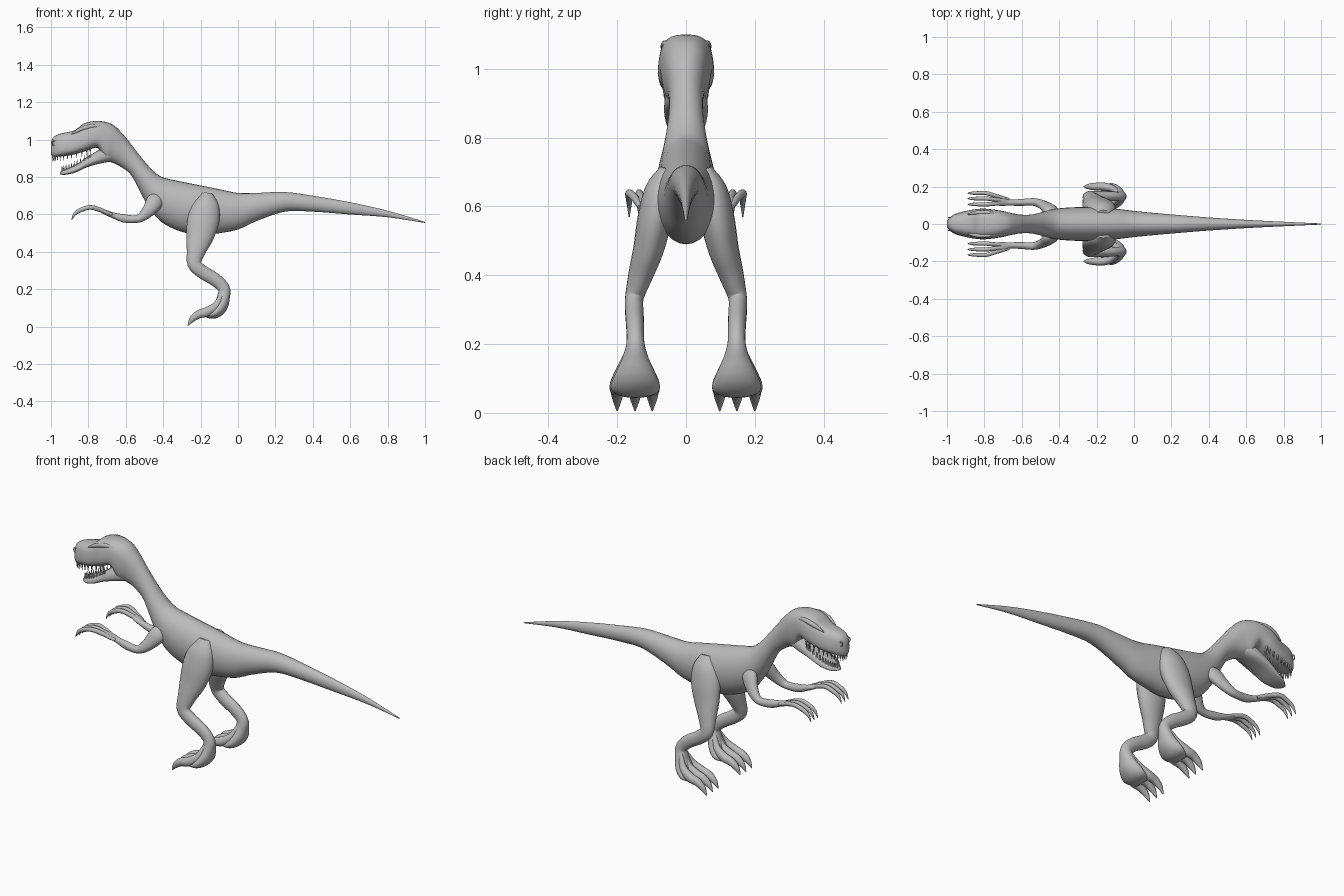
import bpy
import bmesh
import math
from mathutils import Vector, Matrix

cube = bpy.data.objects.get("Cube")
if cube:
    bpy.data.objects.remove(cube, do_unlink=True)

# One plain grey for the whole animal
grey = bpy.data.materials.new("plain grey")
grey.use_nodes = True
grey.diffuse_color = (0.5, 0.5, 0.5, 1)
grey.node_tree.nodes["Principled BSDF"].inputs["Base Color"].default_value = grey.diffuse_color


def smooth_path(points, steps=4):
    """Catmull-Rom interpolation of tuples of any length."""
    result = []
    last = len(points) - 1
    for i in range(last):
        a, b = points[max(i - 1, 0)], points[i]
        c, d = points[i + 1], points[min(i + 2, last)]
        for k in range(steps):
            t = k / steps
            result.append([
                q + 0.5 * t * (r - p + t * (2 * p - 5 * q + 4 * r - s + t * (3 * (q - r) + s - p)))
                for p, q, r, s in zip(a, b, c, d)])
    result.append(list(points[-1]))
    return result


def finish(name, bm):
    """Turn a bmesh into a smooth shaded grey object."""
    bmesh.ops.recalc_face_normals(bm, faces=bm.faces)
    mesh = bpy.data.meshes.new(name)
    bm.to_mesh(mesh)
    bm.free()
    mesh.materials.append(grey)
    obj = bpy.data.objects.new(name, mesh)
    bpy.context.collection.objects.link(obj)
    bpy.ops.object.select_all(action='DESELECT')
    obj.select_set(True)
    bpy.context.view_layer.objects.active = obj
    bpy.ops.object.shade_smooth_by_angle(angle=math.radians(60))
    return obj


def skin_rings(name, rings):
    """Bridge equal rings of points into a closed tube."""
    bm = bmesh.new()
    loops = [[bm.verts.new(p) for p in ring] for ring in rings]
    count = len(loops[0])
    for low, high in zip(loops, loops[1:]):
        for i in range(count):
            j = (i + 1) % count
            bm.faces.new((low[i], low[j], high[j], high[i]))
    bm.faces.new(loops[0])
    bm.faces.new(loops[-1])
    return finish(name, bm)


def rounded(value, power):
    return math.copysign(abs(value) ** (2 / power), value)


def trunk(name, stations, count=28):
    """Loft through (top x, top z, bottom x, bottom z, half width)."""
    rings = []
    for tx, tz, bx, bz, width in smooth_path(stations):
        top, bottom = Vector((tx, 0, tz)), Vector((bx, 0, bz))
        centre, up = (top + bottom) / 2, (top - bottom) / 2
        # The skull is boxier and narrows toward the crown
        head = min(max((-centre.x - 0.6) / 0.2, 0), 1)
        ring = []
        for i in range(count):
            angle = math.tau * i / count
            side = rounded(math.cos(angle), 2 + head)
            lift = rounded(math.sin(angle), 2 + head)
            across = width * side * (1 - 0.12 * head * lift)
            ring.append(centre + up * lift + Vector((0, across, 0)))
        rings.append(ring)
    return skin_rings(name, rings)


def limb(name, stations, side, count=16):
    """Loft through (x, y, z, half width, half depth) square to the path."""
    path = smooth_path(stations)
    centres = [Vector((p[0], p[1] * side, p[2])) for p in path]
    rings = []
    for i, (centre, station) in enumerate(zip(centres, path)):
        along = (centres[min(i + 1, len(path) - 1)] - centres[max(i - 1, 0)]).normalized()
        across = Vector((0, 1, 0))
        across = (across - along * across.dot(along)).normalized()
        deep = along.cross(across)
        ring = []
        for k in range(count):
            angle = math.tau * k / count
            ring.append(centre + across * station[3] * math.cos(angle)
                        + deep * station[4] * math.sin(angle))
        rings.append(ring)
    return skin_rings(name, rings)


def teeth(name, edge, length, direction):
    """Row of pointed teeth on both sides of a jaw edge."""
    bm = bmesh.new()
    for x, y, z in smooth_path(edge):
        for side in (1, -1):
            place = Matrix.Translation((x, y * side, z + direction * length / 2))
            if direction < 0:
                place = place @ Matrix.Rotation(math.pi, 4, 'X')
            bmesh.ops.create_cone(bm, cap_ends=True, segments=6, radius1=0.006,
                                  radius2=0.0006, depth=length, matrix=place)
    finish(name, bm)


# Tail, torso, neck, skull and upper jaw in one sweep
trunk("body_and_head", [
    (1, .56, 1, .555, .003), (.8, .62, .8, .585, .012), (.6, .665, .6, .6, .022),
    (.4, .7, .4, .615, .035), (.25, .72, .25, .615, .047), (.1, .715, .1, .565, .06),
    (0, .715, 0, .52, .07), (-.1, .735, -.1, .5, .082), (-.2, .755, -.2, .49, .09),
    (-.3, .775, -.31, .51, .09), (-.37, .79, -.41, .56, .085),
    (-.405, .8, -.47, .63, .077), (-.435, .818, -.51, .695, .068),
    (-.475, .855, -.545, .765, .058), (-.525, .915, -.58, .82, .05),
    (-.575, .98, -.635, .86, .05), (-.625, 1.04, -.68, .88, .058),
    (-.675, 1.083, -.715, .89, .068), (-.745, 1.1, -.75, .955, .076),
    (-.82, 1.088, -.81, .94, .08), (-.875, 1.05, -.88, .92, .072),
    (-.95, 1.032, -.95, .91, .055), (-.985, 1.015, -.985, .908, .035),
    (-1, .99, -1, .92, .015)])

# Open lower jaw
trunk("lower_jaw", [
    (-.66, .97, -.64, .89, .04), (-.72, .955, -.72, .876, .06),
    (-.79, .918, -.8, .855, .062), (-.86, .872, -.87, .824, .055),
    (-.92, .842, -.925, .812, .038), (-.95, .828, -.953, .815, .012)])

teeth("upper_teeth", [(-.99, .008, .92), (-.965, .036, .922),
                      (-.89, .055, .933), (-.79, .064, .957)], .038, -1)
teeth("lower_teeth", [(-.942, .008, .823), (-.915, .028, .834),
                      (-.86, .043, .86), (-.79, .05, .903)], .034, 1)

for side, label in ((-1, "near"), (1, "far")):
    # Brow ridge and nostril rim
    limb(label + "_brow", [
        (-.89, .052, 1.03, .003, .003), (-.84, .061, 1.056, .011, .011),
        (-.78, .061, 1.072, .011, .011), (-.72, .055, 1.07, .003, .003)], side)
    rim = [(-.985 + .008 * math.cos(a), .034, .982 + .012 * math.sin(a), .003, .003)
           for a in [math.tau * i / 8 for i in range(9)]]
    limb(label + "_nostril", rim, side, 8)

    # Thigh, shin and heel
    limb(label + "_leg", [
        (-.165, .055, .71, .02, .03), (-.17, .073, .65, .045, .07),
        (-.185, .09, .57, .05, .085), (-.205, .108, .48, .045, .073),
        (-.225, .132, .4, .036, .05), (-.233, .15, .335, .027, .037),
        (-.19, .15, .293, .027, .036), (-.12, .148, .25, .026, .035),
        (-.076, .147, .205, .026, .032), (-.077, .147, .16, .038, .034),
        (-.092, .147, .11, .06, .037), (-.12, .147, .075, .072, .03),
        (-.155, .147, .062, .06, .018), (-.175, .147, .058, .05, .008)], side, 24)

    # Three clawed toes
    for number, y in enumerate((.098, .148, .2), 1):
        inner = .147 + (y - .147) * .4
        outer = .147 + (y - .147) * .8
        limb(f"{label}_toe_{number}", [
            (-.085, inner, .18, .008, .01), (-.115, outer, .115, .018, .02),
            (-.165, y, .08, .022, .025), (-.21, y, .066, .02, .022),
            (-.245, y, .04, .014, .016), (-.268, y, .006, .002, .002)], side)

    # Upper arm, forearm and palm
    limb(label + "_arm", [
        (-.42, .045, .7, .02, .03), (-.445, .072, .668, .03, .045),
        (-.475, .095, .625, .026, .036), (-.51, .112, .59, .022, .026),
        (-.545, .118, .575, .02, .02), (-.61, .115, .579, .018, .022),
        (-.67, .115, .596, .017, .015), (-.71, .124, .612, .028, .013),
        (-.745, .131, .626, .022, .008)], side)

    # Three hooked fingers
    for number, y in enumerate((.105, .136, .165), 1):
        base = .118 + (y - .118) * .3
        limb(f"{label}_finger_{number}", [
            (-.67, base, .598, .008, .008), (-.735, (base + y) / 2, .624, .011, .012),
            (-.79, y, .638, .011, .012), (-.84, y, .624, .01, .012),
            (-.872, y, .604, .007, .009), (-.89, y, .57, .0015, .0015)], side, 12)
